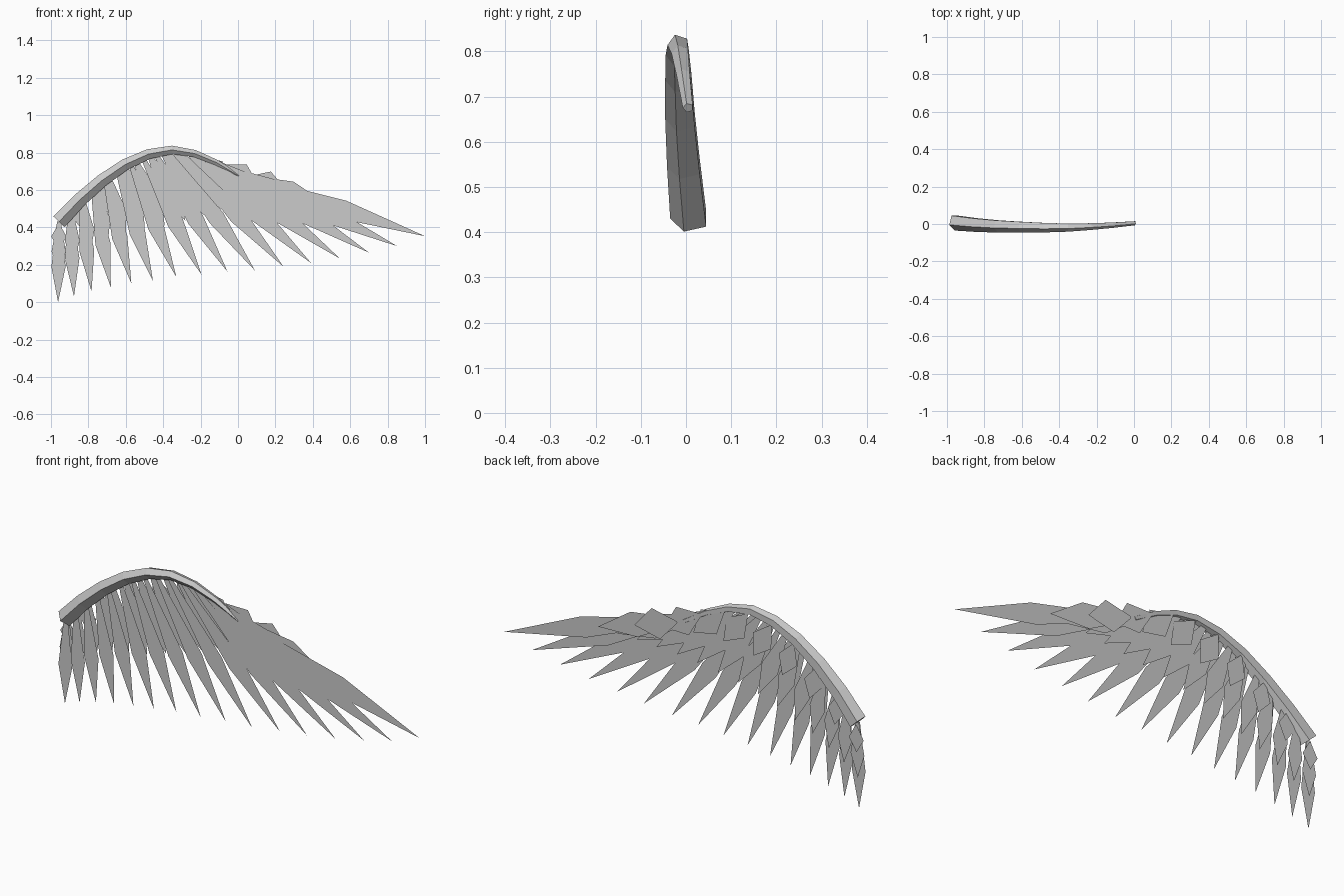
import bpy, bmesh, math
from mathutils import Vector

cube = bpy.data.objects.get("Cube")
if cube:
    bpy.data.objects.remove(cube, do_unlink=True)

grey = bpy.data.materials.new("feather_grey")
grey.use_nodes = True
grey.diffuse_color = (0.6, 0.6, 0.6, 1)
grey.node_tree.nodes["Principled BSDF"].inputs["Base Color"].default_value = grey.diffuse_color


def finish(bm, name):
    mesh = bpy.data.meshes.new(name)
    bm.to_mesh(mesh)
    bm.free()
    mesh.materials.append(grey)
    obj = bpy.data.objects.new(name, mesh)
    bpy.context.collection.objects.link(obj)
    return obj


def sample(points, t):
    """Point at fraction t along a list of points."""
    f = t * (len(points) - 1)
    i = min(int(f), len(points) - 2)
    return points[i].lerp(points[i + 1], f - i)


# Centre line of the wing arm, as x, y, z
ARM = [Vector(p) for p in (
    (-.957, .009, .43), (-.848, -.002, .545), (-.728, -.01, .65),
    (-.603, -.014, .736), (-.478, -.017, .792), (-.353, -.017, .814),
    (-.232, -.012, .795), (-.116, -.005, .747), (.004, .005, .675))]

# Tips of the long feathers, as x, z
TIPS = [Vector((x, 0, z)) for x, z in (
    (-.962, 0), (-.877, .03), (-.783, .056), (-.68, .08), (-.57, .1),
    (-.455, .115), (-.33, .135), (-.195, .147), (-.056, .163), (.09, .17),
    (.243, .19), (.39, .21), (.545, .233), (.7, .265), (.85, .3), (1, .353))]


# Arm: tapered tube with five sides, one edge to the front
def build_arm():
    bm = bmesh.new()
    sides, rings = 5, []
    last = len(ARM) - 1
    for i, c in enumerate(ARM):
        t = ARM[min(i + 1, last)] - ARM[max(i - 1, 0)]
        normal = Vector((-t.z, 0, t.x)).normalized()
        r = .044 + (.012 - .044) * i / last
        ring = []
        for k in range(sides):
            a = math.pi + math.tau * k / sides
            ring.append(bm.verts.new(c + Vector((0, r * math.cos(a), 0)) + normal * r * math.sin(a)))
        rings.append(ring)
    for a, b in zip(rings, rings[1:]):
        for k in range(sides):
            n = (k + 1) % sides
            bm.faces.new((a[k], a[n], b[n], b[k]))
    bm.faces.new(rings[0])
    bm.faces.new(rings[-1])
    bmesh.ops.recalc_face_normals(bm, faces=bm.faces)
    finish(bm, "wing_arm")


# Feather row: flat pointed blades, each level in depth with its root on the arm
def build_row(name, count, offset, start, end, shoulder, width, root):
    bm = bmesh.new()
    for i in range(count):
        t = i / (count - 1)
        base = sample(ARM, t)
        axis = sample(TIPS, t) - base
        axis.y = 0
        side = Vector((-axis.z, 0, axis.x)).normalized()
        depth = Vector((0, offset, 0))
        stop = end[0] + (end[1] - end[0]) * t
        half = width[0] + (width[1] - width[0]) * t

        def at(f, w):
            return bm.verts.new(base + axis * f + side * w + depth)
        mid = start + (stop - start) * shoulder
        bm.faces.new((at(start, root), at(start, -root), at(mid, -half),
                      at(stop, 0), at(mid, half)))
    finish(bm, name)


build_arm()
build_row("long_feathers", 16, 0, 0, (1, 1), .56, (.038, .051), .01)
build_row("middle_feathers", 15, .008, 0, (.64, .475), .58, (.038, .061), .01)
build_row("short_feathers", 9, .016, .03, (.34, .268), .5, (.041, .075), .004)
